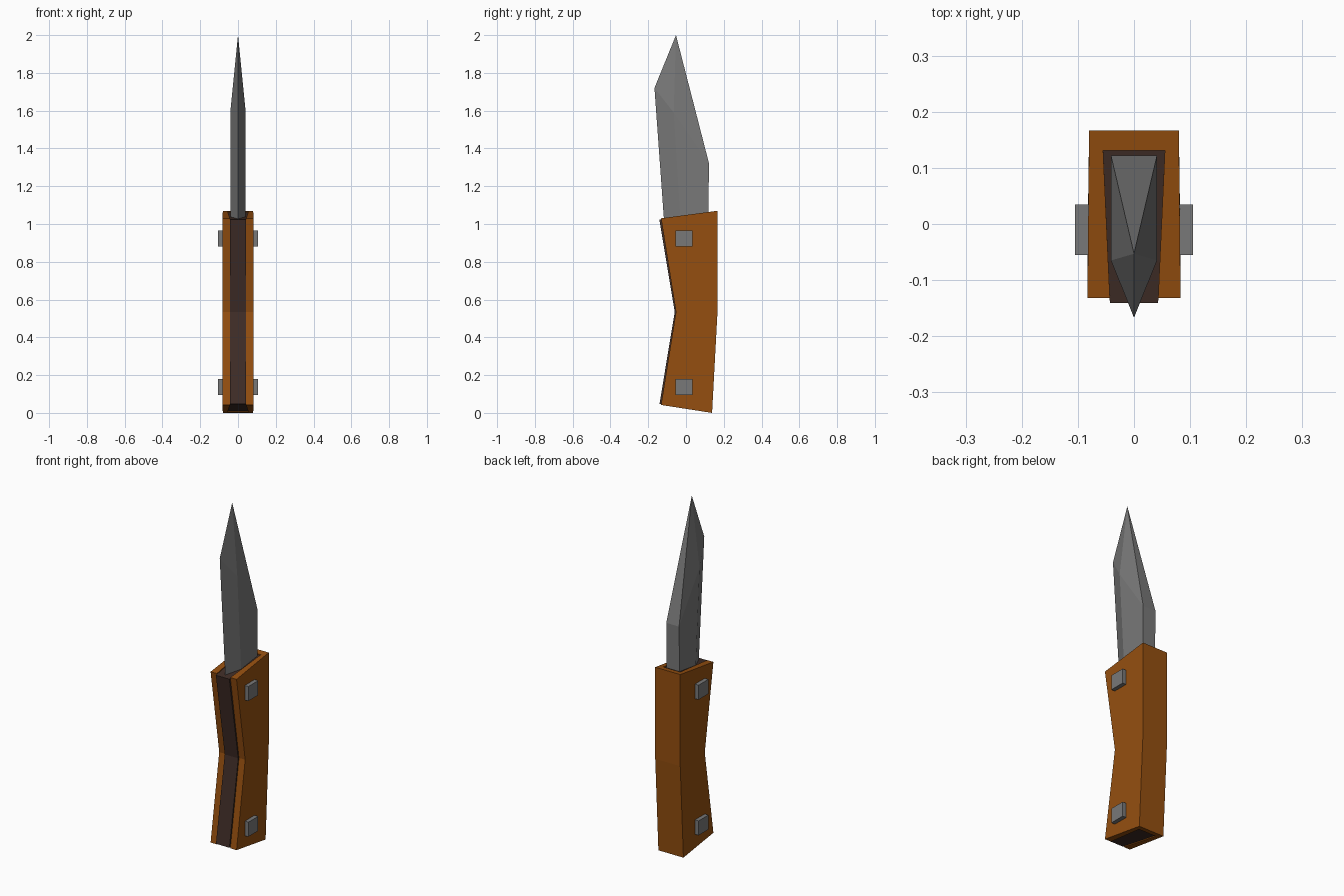
import bpy, bmesh

if "Cube" in bpy.data.objects:
    bpy.data.objects.remove(bpy.data.objects["Cube"])

def material(name, rgb):
    m = bpy.data.materials.new(name)
    m.diffuse_color = (*rgb, 1)
    m.use_nodes = True
    m.node_tree.nodes["Principled BSDF"].inputs["Base Color"].default_value = m.diffuse_color
    return m

wood = material("orange_brown_wood", (0.30, 0.078, 0.005))
dark = material("dark_brown_liner", (0.05, 0.026, 0.02))
steel = material("grey_steel", (0.19, 0.19, 0.19))

def loft(name, rings, mat):
    """Skin a stack of equal-length point rings and cap both ends."""
    bm = bmesh.new()
    vs = [[bm.verts.new(p) for p in ring] for ring in rings]
    n = len(rings[0])
    for a, b in zip(vs, vs[1:]):
        for i in range(n):
            j = (i + 1) % n
            bm.faces.new((a[i], a[j], b[j], b[i]))
    bm.faces.new(vs[0][::-1])
    bm.faces.new(vs[-1])
    bmesh.ops.remove_doubles(bm, verts=bm.verts, dist=1e-5)
    bmesh.ops.recalc_face_normals(bm, faces=bm.faces)
    me = bpy.data.meshes.new(name)
    bm.to_mesh(me)
    bm.free()
    me.materials.append(mat)
    ob = bpy.data.objects.new(name, me)
    bpy.context.collection.objects.link(ob)
    return ob

# Handle stations: (front y, front z, back y, back z)
STATIONS = [(-0.132, 0.042, 0.138, 0.0),
            (-0.053, 0.535, 0.167, 0.54),
            (-0.132, 1.03, 0.167, 1.07)]

def handle_rings(section, insets):
    """Place an (x, front-to-back fraction) section at every station."""
    return [[(x, fy + (by - fy) * t, fz + (bz - fz) * t + dz) for x, t in section]
            for (fy, fz, by, bz), dz in zip(STATIONS, insets)]

# Wooden grip with a channel open at the front
loft("handle_grip", handle_rings(
    [(0.083, 0), (0.08, 1), (-0.08, 1), (-0.083, 0),
     (-0.043, 0), (-0.055, 0.88), (0.055, 0.88), (0.043, 0)], (0, 0, 0)), wood)

# Dark liner filling the channel, slightly proud at the front
loft("handle_liner", handle_rings(
    [(0.043, -0.03), (0.055, 0.88), (-0.055, 0.88), (-0.043, -0.03)],
    (0.005, 0, -0.005)), dark)

# Blade: sharp front edge, ridge on both sides, flat spine
def blade_ring(edge, ridge, spine, w=0.041):
    return [(0, *edge), (w, *ridge), (w, *spine), (-w, *spine), (-w, *ridge)]

tip = (-0.053, 2.0)
loft("blade", [blade_ring((-0.115, 1.0), (-0.028, 1.0), (0.117, 1.0)),
               blade_ring((-0.167, 1.72), (-0.065, 1.59), (0.122, 1.32)),
               blade_ring(tip, tip, tip, 0)], steel)

# Square rivets passing through the grip
for label, z in (("lower", 0.138), ("upper", 0.923)):
    y0, y1, h = -0.055, 0.035, 0.042
    loft(label + "_rivet", [[(x, y0, z - h), (x, y1, z - h), (x, y1, z + h), (x, y0, z + h)]
                            for x in (-0.105, 0.105)], steel)
